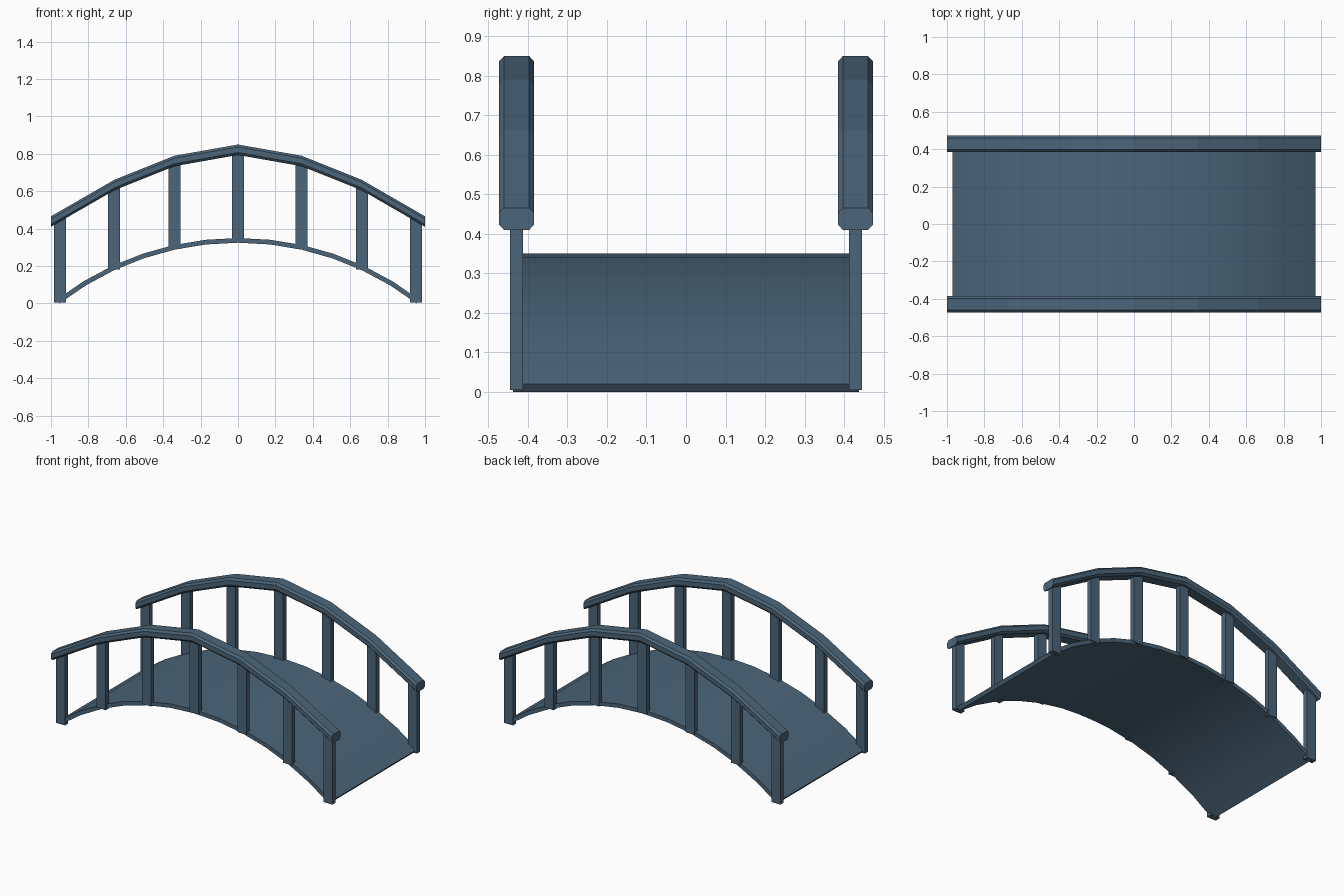
import bpy, bmesh, math

if "Cube" in bpy.data.objects:
    bpy.data.objects.remove(bpy.data.objects["Cube"])

mat = bpy.data.materials.new("slate_blue")
mat.diffuse_color = (0.07, 0.13, 0.19, 1)
mat.use_nodes = True
mat.node_tree.nodes["Principled BSDF"].inputs["Base Color"].default_value = mat.diffuse_color


def sweep(name, rings, smooth=False):
    """Skin a list of closed rings and cap both ends."""
    bm = bmesh.new()
    loops = [[bm.verts.new(p) for p in ring] for ring in rings]
    n = len(loops[0])
    for a, b in zip(loops, loops[1:]):
        for i in range(n):
            j = (i + 1) % n
            bm.faces.new((a[i], a[j], b[j], b[i]))
    bm.faces.new(loops[0])
    bm.faces.new(loops[-1])
    bmesh.ops.recalc_face_normals(bm, faces=bm.faces)
    me = bpy.data.meshes.new(name)
    bm.to_mesh(me)
    bm.free()
    me.materials.append(mat)
    ob = bpy.data.objects.new(name, me)
    bpy.context.collection.objects.link(ob)
    if smooth:
        bpy.ops.object.select_all(action='DESELECT')
        ob.select_set(True)
        bpy.context.view_layer.objects.active = ob
        bpy.ops.object.shade_smooth_by_angle(angle=math.radians(30))
    return ob


# Arched deck: 12 segment arc with constant thickness
R, T, CZ, HALF, SEG = 1.59, 0.025, -1.24, 0.656, 12
rings = []
for i in range(SEG + 1):
    a = HALF * (2 * i / SEG - 1)
    s, c = math.sin(a), math.cos(a)
    rings.append([(r * s, y, CZ + r * c) for r, y in
                  ((R, -0.438), (R, 0.438), (R - T, 0.438), (R - T, -0.438))])
sweep("deck", rings, smooth=True)

# Handrail top line and chamfered profile (y offset, z offset below the top)
half_path = [(0, 0.85), (0.34, 0.79), (0.66, 0.662), (1.0, 0.466)]
path = [(-x, z) for x, z in half_path[:0:-1]] + half_path
profile = [(-0.032, 0), (0.032, 0), (0.044, -0.013), (0.044, -0.043),
           (0.032, -0.056), (-0.032, -0.056), (-0.044, -0.043), (-0.044, -0.013)]


def rail_top(x):
    x = abs(x)
    for (x0, z0), (x1, z1) in zip(half_path, half_path[1:]):
        if x <= x1:
            return z0 + (z1 - z0) * (x - x0) / (x1 - x0)


def deck_bottom(x):
    r = R - T
    return CZ + math.sqrt(r * r - x * x)


W, D = 0.032, 0.0165
for side, sy in (("front", -1), ("back", 1)):
    yc = sy * 0.429
    sweep(side + "_handrail", [[(x, yc + dy, z + dz) for dy, dz in profile] for x, z in path])
    # Upright posts from the deck edge into the handrail
    for k, x in enumerate((-0.952, -0.663, -0.34, 0, 0.34, 0.663, 0.952)):
        corners = [(x - W, yc - D), (x + W, yc - D), (x + W, yc + D), (x - W, yc + D)]
        z0, z1 = deck_bottom(x) + 0.003, rail_top(x) - 0.028
        sweep(f"{side}_post_{k + 1}", [[(px, py, z) for px, py in corners] for z in (z0, z1)])
